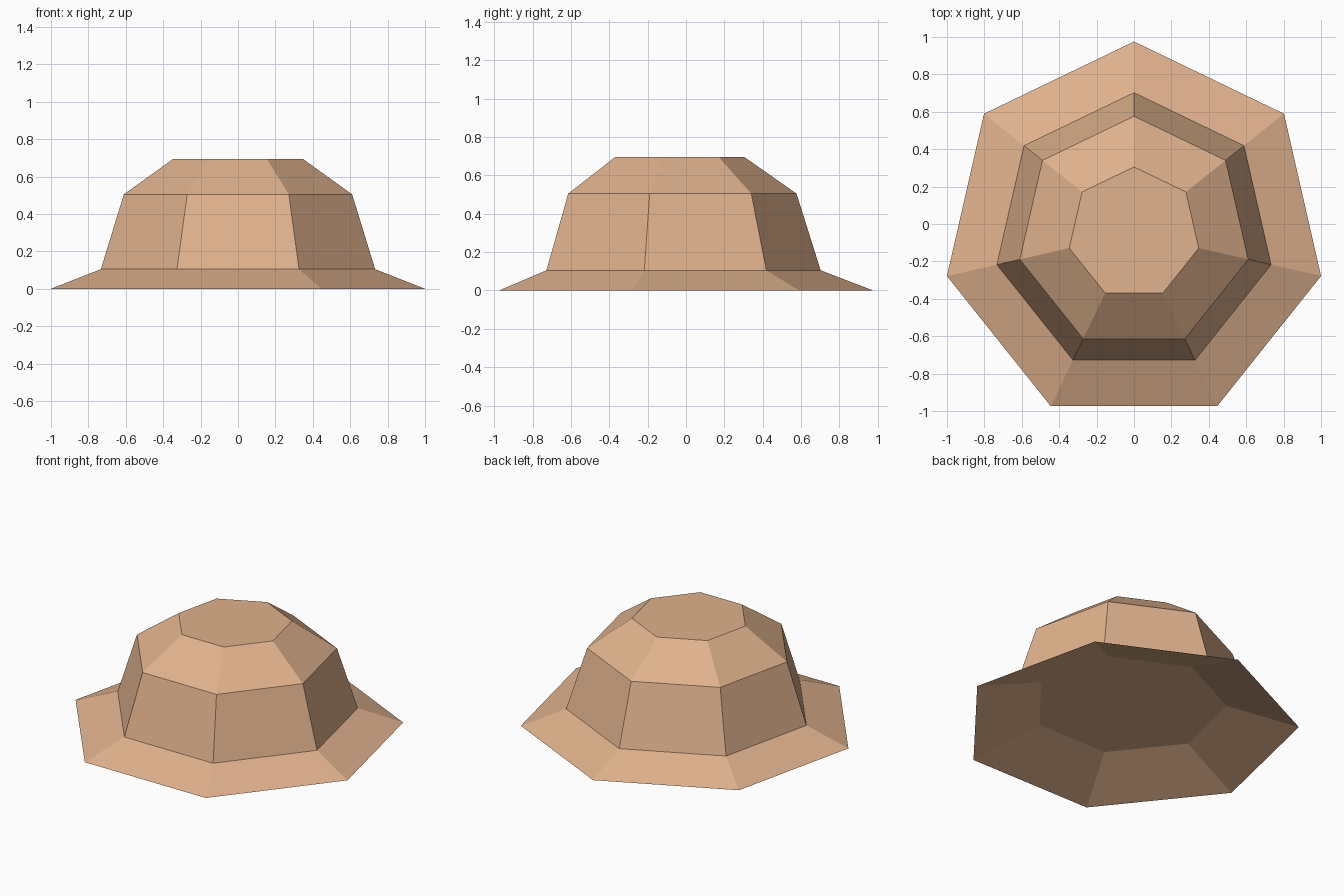
import bpy, bmesh, math

if "Cube" in bpy.data.objects:
    bpy.data.objects.remove(bpy.data.objects["Cube"])

SIDES = 7
CENTRE_Y = -0.05

tan = bpy.data.materials.new("warm_tan")
tan.diffuse_color = (0.745, 0.445, 0.266, 1.0)
tan.use_nodes = True
tan.node_tree.nodes["Principled BSDF"].inputs["Base Color"].default_value = tan.diffuse_color

# Profile (radius, height), from the recessed underside, round the brim, up the crown
profile = [
    (0.59, 0.142),    # recessed underside
    (1.0257, 0.0),    # brim edge
    (0.752, 0.105),   # foot of crown wall
    (0.626, 0.505),   # shoulder
    (0.355, 0.695),   # flat top
]

bm = bmesh.new()
rings = []
for r, z in profile:
    ring = []
    for i in range(SIDES):
        a = math.pi / 2 + 2 * math.pi * i / SIDES
        ring.append(bm.verts.new((r * math.cos(a), r * math.sin(a) + CENTRE_Y, z)))
    rings.append(ring)

# Side panels between neighbouring rings
for lo, hi in zip(rings, rings[1:]):
    for i in range(SIDES):
        j = (i + 1) % SIDES
        bm.faces.new((lo[i], lo[j], hi[j], hi[i]))

# Flat top and recessed underside
bm.faces.new(rings[-1])
bm.faces.new(rings[0][::-1])
bmesh.ops.recalc_face_normals(bm, faces=bm.faces[:])

mesh = bpy.data.meshes.new("hat")
bm.to_mesh(mesh)
bm.free()
mesh.materials.append(tan)
hat = bpy.data.objects.new("hat", mesh)
bpy.context.collection.objects.link(hat)
